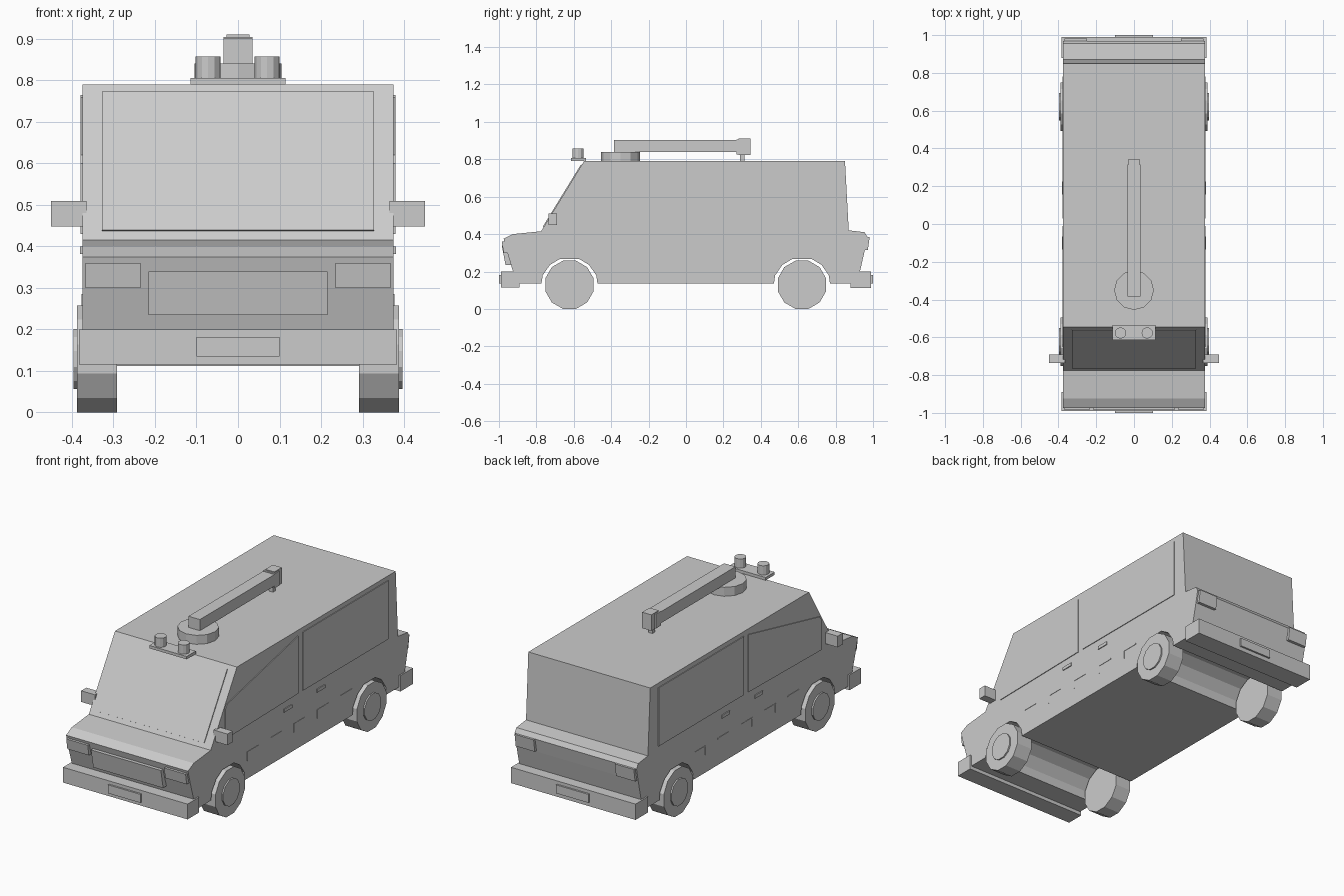
import bpy, bmesh, math

cube = bpy.data.objects.get("Cube")
if cube:
    bpy.data.objects.remove(cube, do_unlink=True)

grey = bpy.data.materials.new("plain_grey")
grey.use_nodes = True
GREY = (0.6, 0.6, 0.6, 1)
grey.diffuse_color = GREY
grey.node_tree.nodes["Principled BSDF"].inputs["Base Color"].default_value = GREY


def prism(name, points, x0, x1):
    """Extrude a (y, z) outline from x0 to x1."""
    bm = bmesh.new()
    face = bm.faces.new([bm.verts.new((x0, y, z)) for y, z in points])
    ext = bmesh.ops.extrude_face_region(bm, geom=[face])
    moved = [v for v in ext["geom"] if isinstance(v, bmesh.types.BMVert)]
    bmesh.ops.translate(bm, vec=(x1 - x0, 0, 0), verts=moved)
    bmesh.ops.recalc_face_normals(bm, faces=bm.faces)
    mesh = bpy.data.meshes.new(name)
    bm.to_mesh(mesh)
    bm.free()
    mesh.materials.append(grey)
    obj = bpy.data.objects.new(name, mesh)
    bpy.context.collection.objects.link(obj)
    return obj


def box(name, x, y, z):
    (y0, y1), (z0, z1) = y, z
    return prism(name, [(y0, z0), (y1, z0), (y1, z1), (y0, z1)], *x)


def ring(cy, cz, r, n=12):
    """Polygon outline with a flat bottom."""
    return [(cy + r * math.sin(2 * math.pi * (i + .5) / n),
             cz + r * math.cos(2 * math.pi * (i + .5) / n)) for i in range(n)]


def drum(name, x, y, z0, z1, r, n=12):
    bpy.ops.mesh.primitive_cylinder_add(vertices=n, radius=r, depth=z1 - z0,
                                        location=(x, y, (z0 + z1) / 2))
    obj = bpy.context.object
    obj.name = name
    obj.data.materials.append(grey)
    return obj


W = 0.375           # half width of the body
AXLES = {"front": -0.623, "rear": 0.62}

# Body side outline with the wheel arches cut right through
arch = [(-.15, .135), (-.143, .18), (-.105, .235), (-.05, .268),
        (.05, .268), (.105, .235), (.143, .18), (.15, .135)]
outline = [(-.9, .135)]
for cy in AXLES.values():
    outline += [(cy + dy, z) for dy, z in arch]
outline += [(.915, .135), (.93, .2), (.955, .31), (.97, .385), (.955, .41),
            (.87, .42), (.85, .79), (-.545, .79), (-.775, .415),
            (-.925, .4), (-.975, .375), (-.955, .3), (-.925, .2)]
prism("body", outline, -W, W)


# Windscreen plate lying on the sloped front
def slope(z, lift):
    y = -.545 - (.79 - z) * .23 / .375
    return (y - .853 * lift, z + .522 * lift)


prism("windscreen", [slope(.437, 0), slope(.437, .005),
                     slope(.77, .005), slope(.77, 0)], -.327, .327)

# Bumpers, number plates, grille
box("front_bumper", (-.383, .383), (-.99, -.89), (.115, .2))
box("rear_bumper", (-.383, .383), (.88, .99), (.112, .2))
box("front_number_plate", (-.1, .1), (-1, -.99), (.135, .182))
box("rear_number_plate", (-.1, .1), (.99, 1), (.135, .182))
prism("grille", [(-.985, .34), (-.965, .235), (-.92, .235), (-.94, .34)],
      -.215, .215)

# Parts repeated on both sides
for s, side in ((1, "left"), (-1, "right")):
    def span(a, b):
        return (s * a, s * b)

    prism(side + "_headlight", [(-.985, .36), (-.975, .3), (-.94, .3), (-.95, .36)],
          *span(.235, .367))
    prism(side + "_tail_light", [(.982, .385), (.972, .315), (.94, .315), (.95, .385)],
          *span(.25, .367))
    box(side + "_mirror", span(W - .01, .45), (-.735, -.69), (.448, .51))

    # Side windows
    prism(side + "_front_window",
          [(-.01, .44), (-.01, .76), (-.635, .62), (-.65, .6), (-.65, .43)],
          *span(W - .002, W + .004))
    box(side + "_rear_window", span(W - .002, W + .004), (.03, .78), (.44, .765))

    # Door handles and angled trim marks
    for i, y in enumerate((-.1, .19)):
        box(f"{side}_handle_{i}", span(W - .002, W + .005), (y - .035, y + .035), (.382, .4))
    for i in range(5):
        y = -.457 + .205 * i
        prism(f"{side}_trim_{i}",
              [(y, .235), (y + .006, .235), (y + .006, .279), (y + .1, .279),
               (y + .1, .285), (y, .285)], *span(W - .002, W + .002))

    # Wheels
    for end, cy in AXLES.items():
        prism(f"{side}_{end}_tyre", ring(cy, .129, .1335), *span(.292, .388))
        prism(f"{side}_{end}_hub", ring(cy, .129, .075), *span(.38, .396))

# Roof beacons on a plate
box("beacon_plate", (-.115, .115), (-.615, -.535), (.79, .806))
for x in (-.072, .07):
    drum("beacon", x, -.577, .8, .857, .03)

# Roof turntable and water boom
drum("turntable", 0, -.35, .785, .84, .105)
box("boom", (-.035, .035), (-.385, .275), (.838, .902))
box("boom_head", (-.035, .035), (.27, .315), (.825, .905))
box("boom_tip", (-.028, .028), (.28, .345), (.822, .911))
box("boom_rest", (-.012, .012), (.29, .312), (.785, .83))
